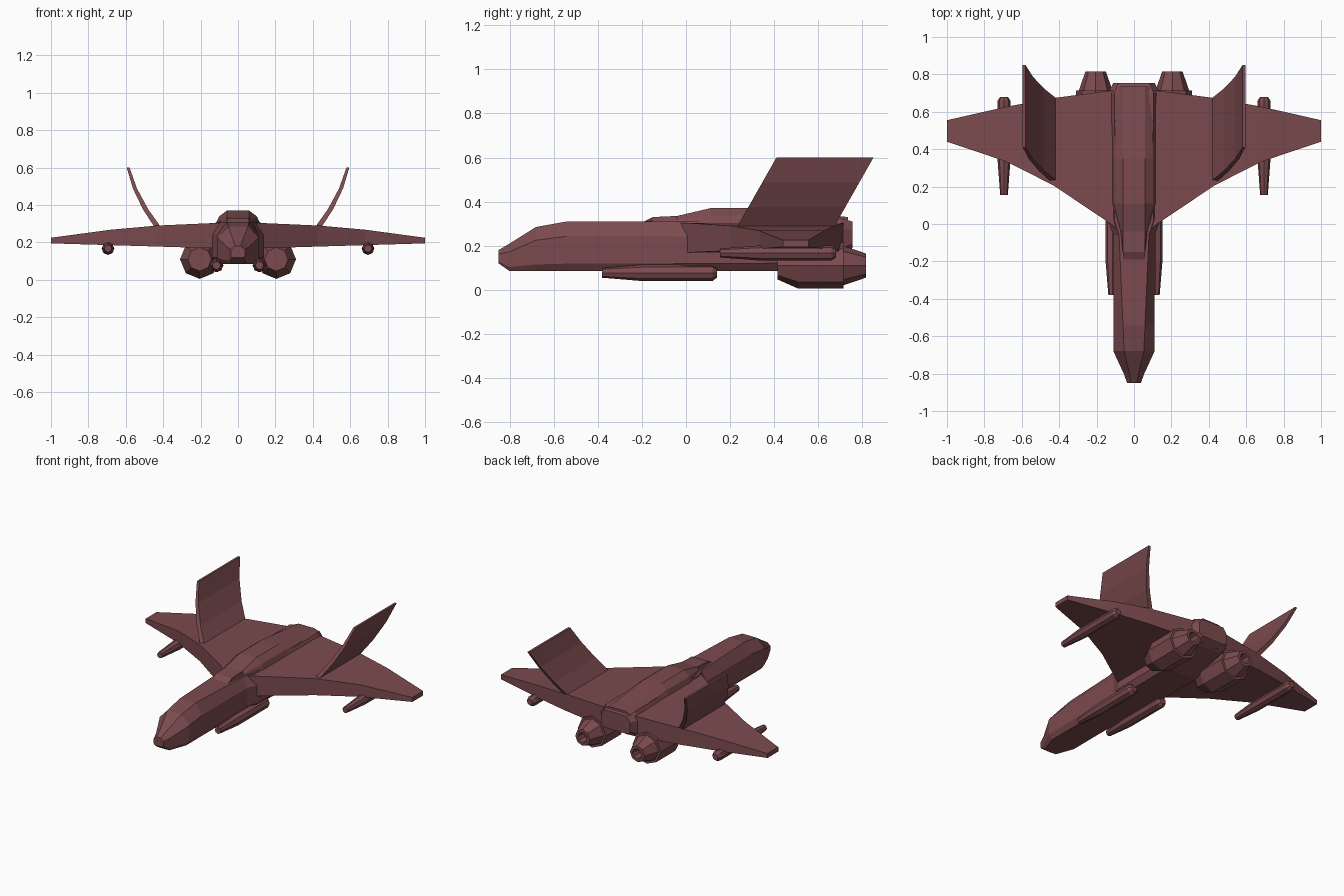
import bpy, bmesh, math

cube = bpy.data.objects.get("Cube")
if cube:
    bpy.data.objects.remove(cube, do_unlink=True)

COLOR = (0.2, 0.07, 0.077, 1)
paint = bpy.data.materials.new("maroon hull")
paint.use_nodes = True
paint.diffuse_color = COLOR
paint.node_tree.nodes["Principled BSDF"].inputs["Base Color"].default_value = COLOR


def loft(name, rings, mirror=False):
    """Skin closed rings of equal length and cap both ends."""
    bm = bmesh.new()
    rows = [[bm.verts.new(point) for point in ring] for ring in rings]
    count = len(rows[0])
    for near, far in zip(rows, rows[1:]):
        for i in range(count):
            j = (i + 1) % count
            bm.faces.new((near[i], near[j], far[j], far[i]))
    bm.faces.new(rows[0])
    bm.faces.new(rows[-1])
    bmesh.ops.recalc_face_normals(bm, faces=bm.faces)
    mesh = bpy.data.meshes.new(name)
    bm.to_mesh(mesh)
    bm.free()
    mesh.materials.append(paint)
    part = bpy.data.objects.new(name, mesh)
    bpy.context.collection.objects.link(part)
    if mirror:
        part.modifiers.new("mirror", "MIRROR").use_mirror_merge = False


def symmetric(y, half_outline):
    """Ring at y from the (x, z) points of its left half."""
    left = [(x, y, z) for x, z in half_outline]
    right = [(-x, y, z) for x, z in reversed(half_outline)]
    return left + right


def hull_ring(y, bottom, top, half):
    """Chamfered box whose flat top narrows towards the nose."""
    height = top - bottom
    flat_top = half * (0.75 + 0.4 * min(y, 0))
    return symmetric(y, [
        (half * 0.8, bottom),
        (half, bottom + height * 0.15),
        (half, bottom + height * 0.7),
        (flat_top, top),
    ])


def spine_ring(y, top, half):
    """Bevelled hump sunk slightly into the fuselage."""
    base = 0.29
    shoulder = base + (top - base) * 0.6
    return symmetric(y, [
        (half, base),
        (half * 0.85, shoulder),
        (min(half, 0.06), top),
    ])


def wing_ring(x):
    """Chordwise slab section: curved planform, thinning to the tip."""
    leading = -0.1 + 0.84 * x - 0.3 * x ** 2
    trailing = 0.72 - 0.165 * x ** 1.5
    top = 0.305 - 0.08 * x ** 2
    bottom = 0.165 + 0.03 * x
    return [(x, leading, top), (x, trailing, top),
            (x, trailing, bottom), (x, leading, bottom)]


def fin_ring(t):
    """Fin section at fraction t of its height, swept back and curving up."""
    x = 0.4 + 0.27 * t - 0.09 * t ** 2
    outer = x + 0.035 - 0.02 * t
    front = 0.22 + 0.19 * t
    back = front + 0.44
    z = 0.265 + 0.335 * t
    return [(x, front, z), (outer, front, z), (outer, back, z), (x, back, z)]


def tube(name, x, z, profile, sides=8):
    """Faceted round body along y from (y, radius) points, one on each side."""
    angles = [math.tau * i / sides for i in range(sides)]
    rings = [
        [(x + radius * math.cos(a), y, z + radius * math.sin(a)) for a in angles]
        for y, radius in profile
    ]
    loft(name, rings, mirror=True)


def pod(name, x, z, front, back, radius):
    """Store with a long tapered nose and a short blunt tail."""
    tube(name, x, z, [
        (front, radius * 0.6),
        (front + 0.18, radius),
        (back - 0.02, radius),
        (back, radius * 0.6),
    ])


# Fuselage: tapered nose, straight cabin, wider body, raised tail
floor = 0.085
roof = 0.31
cabin = 0.11
body = 0.14
loft("fuselage", [
    hull_ring(-0.85, 0.12, 0.18, cabin / 3),
    hull_ring(-0.8, floor, 0.21, cabin / 2),
    hull_ring(-0.68, floor, 0.285, cabin),
    hull_ring(-0.54, floor, roof, cabin),
    hull_ring(-0.06, floor, roof, cabin),
    hull_ring(0.02, floor, roof, body),
    hull_ring(0.45, floor, 0.325, body),
    hull_ring(0.7, 0.16, 0.325, body),
    hull_ring(0.755, 0.19, roof, cabin),
])

# Stepped fairing along the back
ridge = 0.37
loft("spine_fairing", [
    spine_ring(-0.19, roof, 0.066),
    spine_ring(-0.15, 0.33, 0.068),
    spine_ring(-0.04, 0.335, 0.08),
    spine_ring(0.11, ridge, 0.12),
    spine_ring(0.35, ridge, 0.12),
    spine_ring(0.735, 0.33, 0.11),
])

# Wings and tail fins
loft("wings", [wing_ring(x) for x in (0.05, 0.13, 0.43, 0.68, 1)], mirror=True)
fin_steps = 3
loft("tail_fins", [fin_ring(i / fin_steps) for i in range(fin_steps + 1)], mirror=True)

# Engines with stepped, hollow nozzles
nacelle = 0.105
throat = 0.055
tube("engines", 0.205, 0.11, [
    (0.415, nacelle * 0.6),
    (0.51, nacelle),
    (0.715, nacelle),
    (0.715, nacelle * 0.85),
    (0.815, throat),
    (0.815, throat * 0.65),
    (0.76, throat * 0.55),
])

# Pods beside the fuselage and under the wings
pod("body_pods", 0.115, 0.077, front=-0.38, back=0.14, radius=0.037)
pod("wing_pods", 0.695, 0.167, front=0.155, back=0.68, radius=0.034)
